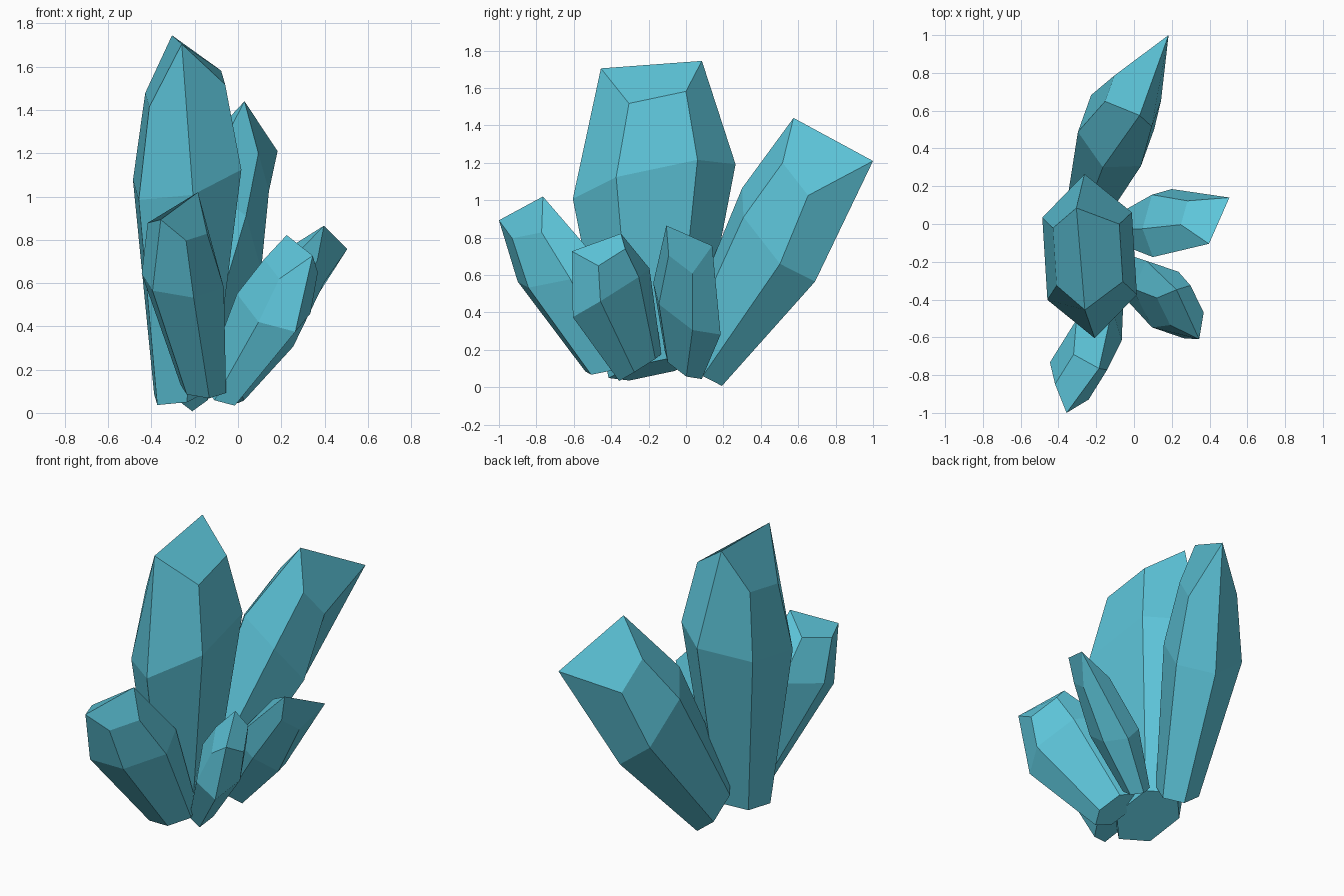
import bpy, bmesh
from mathutils import Vector as V

if "Cube" in bpy.data.objects:
    bpy.data.objects.remove(bpy.data.objects["Cube"])

mat = bpy.data.materials.new("teal_crystal")
mat.diffuse_color = (0.11, 0.56, 0.70, 1)
mat.use_nodes = True
mat.node_tree.nodes["Principled BSDF"].inputs["Base Color"].default_value = mat.diffuse_color


def hexagon(centre, u, w, su, sw):
    """Six-sided ring spanned by the long half-axis u and the side vector w."""
    u, w = u * su, w * sw
    return [centre + o for o in (u, u / 2 + w, -u / 2 + w, -u, -u / 2 - w, u / 2 - w)]


def crystal(name, base, mid, top, u, w, ridge):
    base, mid, top, u, w = (V(a) for a in (base, mid, top, u, w))
    # narrow foot, wide waist, and a shoulder whose two ends rise to a ridge
    foot = hexagon(base, u, w, 0.55, 0.55)
    waist = hexagon(mid, u, w, 1, 1)
    crown = hexagon(top, u, w, 0.7, 0.74)
    crown[0], crown[3] = V(ridge[0]), V(ridge[1])

    bm = bmesh.new()
    rings = [[bm.verts.new(p) for p in r] for r in (foot, waist, crown)]
    for lo, hi in zip(rings, rings[1:]):
        for i in range(6):
            j = (i + 1) % 6
            bm.faces.new((lo[i], lo[j], hi[j], hi[i]))
    bm.faces.new(rings[0][::-1])
    c = rings[2]
    bm.faces.new((c[0], c[1], c[2], c[3]))
    bm.faces.new((c[3], c[4], c[5], c[0]))
    bmesh.ops.recalc_face_normals(bm, faces=bm.faces)
    me = bpy.data.meshes.new(name)
    bm.to_mesh(me)
    bm.free()
    me.materials.append(mat)
    bpy.context.collection.objects.link(bpy.data.objects.new(name, me))


# tall central crystal
crystal("main_crystal", (-.25, -.175, .10), (-.235, -.17, 1.10), (-.244, -.163, 1.498),
        (-.027, .435, .092), (-.237, -.014, -.07),
        ((-.305, .085, 1.745), (-.26, -.455, 1.705)))
# long crystal leaning backwards
crystal("back_crystal", (-.25, .085, .145), (-.095, .495, .815), (-.005, .651, 1.135),
        (-.07, -.195, .25), (-.167, .09, .03),
        ((.03, .575, 1.44), (.183, 1.0, 1.21)))
# short crystal leaning right
crystal("right_crystal", (-.03, -.015, .12), (.15, .005, .42), (.325, .015, .69),
        (-.05, -.18, .138), (-.08, .06, .045),
        ((.397, -.105, .865), (.505, .14, .757)))
# short crystal leaning front right
crystal("front_right_crystal", (-.07, -.245, .105), (.165, -.4, .505), (.245, -.43, .68),
        (-.1, .205, .13), (-.12, -.045, -.02),
        ((.225, -.348, .822), (.345, -.61, .727)))
# short crystal leaning forwards
crystal("front_crystal", (-.16, -.415, .11), (-.255, -.675, .61), (-.28, -.81, .853),
        (.14, .225, .045), (-.12, .055, .055),
        ((-.185, -.765, 1.02), (-.357, -1.0, .893)))
